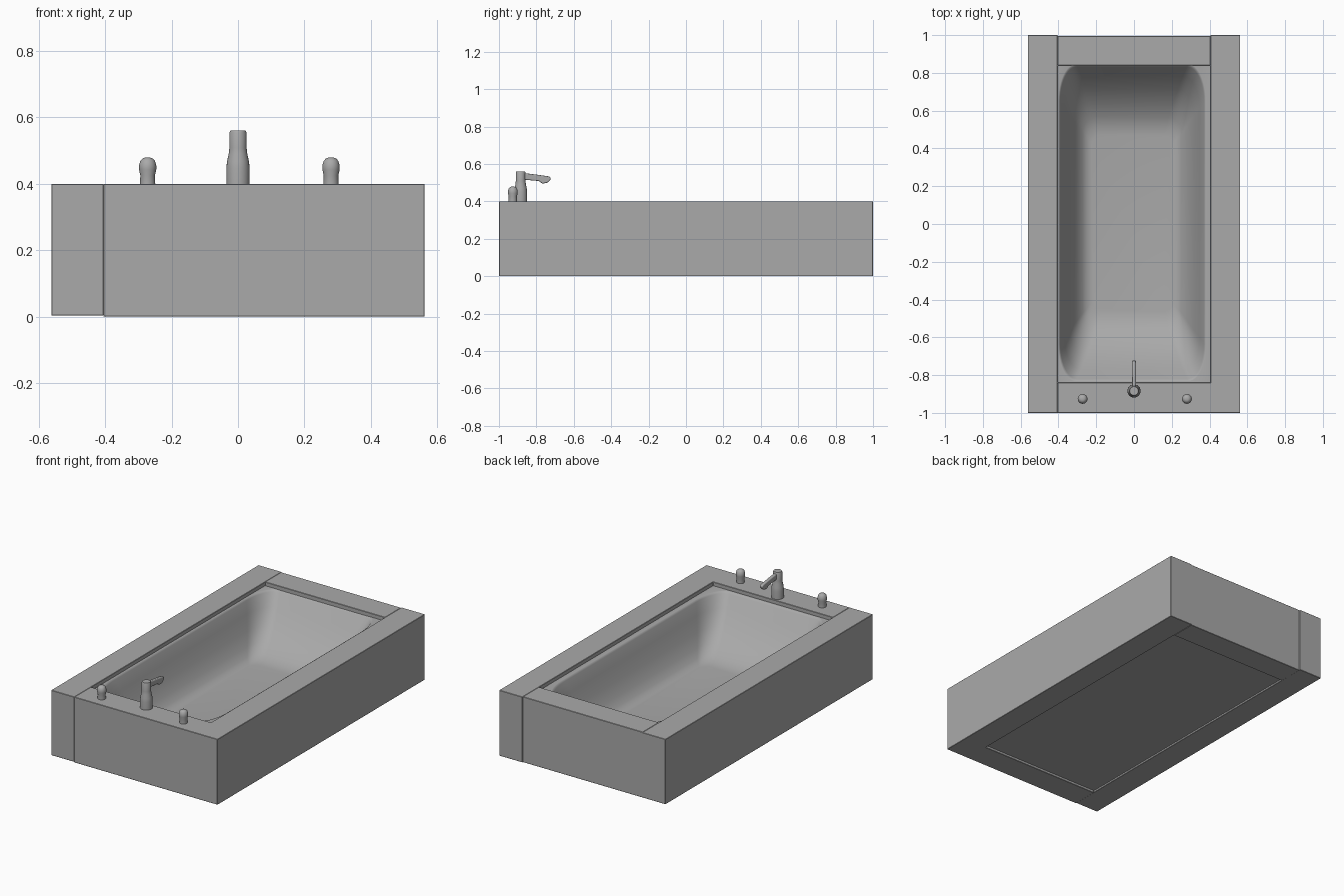
import bpy, bmesh, math
from mathutils import Vector

cube = bpy.data.objects.get("Cube")
if cube:
    bpy.data.objects.remove(cube, do_unlink=True)

GREY = (0.4, 0.4, 0.4, 1)
mat = bpy.data.materials.new("plain grey")
mat.use_nodes = True
mat.diffuse_color = GREY
mat.node_tree.nodes["Principled BSDF"].inputs["Base Color"].default_value = GREY


def finish(name, bm, bevel=0, segments=2, smooth=None):
    bmesh.ops.recalc_face_normals(bm, faces=bm.faces)
    mesh = bpy.data.meshes.new(name)
    bm.to_mesh(mesh)
    bm.free()
    mesh.materials.append(mat)
    ob = bpy.data.objects.new(name, mesh)
    bpy.context.collection.objects.link(ob)
    if bevel:
        mod = ob.modifiers.new("Bevel", "BEVEL")
        mod.width, mod.segments = bevel, segments
    if smooth:
        bpy.ops.object.select_all(action="DESELECT")
        ob.select_set(True)
        bpy.context.view_layer.objects.active = ob
        bpy.ops.object.shade_smooth_by_angle(angle=math.radians(smooth))
    return ob


def prism(name, outline, direction, **kw):
    """Extrude a closed outline along a direction."""
    bm = bmesh.new()
    face = bm.faces.new([bm.verts.new(p) for p in outline])
    grown = bmesh.ops.extrude_face_region(bm, geom=[face])["geom"]
    moved = [v for v in grown if isinstance(v, bmesh.types.BMVert)]
    bmesh.ops.translate(bm, verts=moved, vec=direction)
    return finish(name, bm, **kw)


def board(name, points, bottom=0.0):
    return prism(name, [(x, y, bottom) for x, y in points],
                 Vector((0, 0, 0.4 - bottom)), bevel=0.002, segments=1)


def loft(name, rings, smooth):
    """Skin matching rings and cap both ends."""
    bm = bmesh.new()
    loops = [[bm.verts.new(p) for p in ring] for ring in rings]
    n = len(loops[0])
    for a, b in zip(loops, loops[1:]):
        for i in range(n):
            j = (i + 1) % n
            bm.faces.new((a[i], a[j], b[j], b[i]))
    bm.faces.new(loops[0])
    bm.faces.new(loops[-1])
    return finish(name, bm, smooth=smooth)


def rounded_rect(cx, cy, hx, hy, rx, ry, z, steps=12):
    """Rectangle with elliptical corners."""
    pts = []
    for q, (sx, sy) in enumerate(((1, 1), (-1, 1), (-1, -1), (1, -1))):
        for i in range(steps + 1):
            a = math.pi / 2 * (q + i / steps)
            pts.append((cx + sx * (hx - rx) + rx * math.cos(a),
                        cy + sy * (hy - ry) + ry * math.sin(a), z))
    return pts


def turned(name, x, y, profile, sides=24):
    rings = [[(x + r * math.cos(math.tau * i / sides),
               y + r * math.sin(math.tau * i / sides), z) for i in range(sides)]
             for r, z in profile]
    return loft(name, rings, 40)


# Surround: separate right and back boards, joined left and front boards
IX, IY, OX = 0.405, 0.84, 0.562
board("right_side_board", [(-OX, -1), (-IX, -1), (-IX, 1), (-OX, 1)], 0.003)
board("back_board", [(-IX, IY), (IX, IY), (IX, 0.995), (-IX, 0.995)])
board("front_and_left_board", [(-IX, -1), (OX, -1), (OX, 1), (IX, 1), (IX, -IY), (-IX, -IY)])

# Tub: outer shell, recessed rim and sloping basin
rings = [rounded_rect(0, 0, IX, IY, 0.001, 0.001, z) for z in (0.014, 0.377)]
basin = [(0.390, 0.838, 0.09, 0.19, 0.377), (0.386, 0.834, 0.09, 0.19, 0.3755),
         (0.381, 0.827, 0.09, 0.19, 0.367), (0.358, 0.777, 0.09, 0.17, 0.30),
         (0.328, 0.708, 0.085, 0.14, 0.22), (0.294, 0.630, 0.08, 0.11, 0.152),
         (0.263, 0.560, 0.07, 0.085, 0.113), (0.240, 0.516, 0.06, 0.065, 0.096),
         (0.214, 0.468, 0.05, 0.05, 0.09)]
rings += [rounded_rect(-0.01, 0.006 * hy / IY, hx, hy, rx, ry, z)
          for hx, hy, rx, ry, z in basin]
loft("tub", rings, 40)

# Tap handles
knob = [(0.023, 0.398), (0.022, 0.425), (0.026, 0.443), (0.026, 0.455),
        (0.022, 0.469), (0.015, 0.4765), (0.007, 0.479)]
for name, x in (("right_tap_handle", -0.272), ("left_tap_handle", 0.28)):
    turned(name, x, -0.926, knob)

# Tap body and spout
turned("tap_body", 0, -0.884, [(0.035, 0.398), (0.035, 0.447), (0.033, 0.468), (0.028, 0.49),
                               (0.026, 0.508), (0.026, 0.553), (0.023, 0.56)])
side = [(-0.88, 0.553), (-0.80, 0.543), (-0.735, 0.534), (-0.722, 0.527), (-0.726, 0.513),
        (-0.742, 0.499), (-0.768, 0.495), (-0.787, 0.509), (-0.88, 0.517)]
prism("tap_spout", [(-0.01, y, z) for y, z in side], Vector((0.02, 0, 0)),
      bevel=0.005, segments=3, smooth=40)
